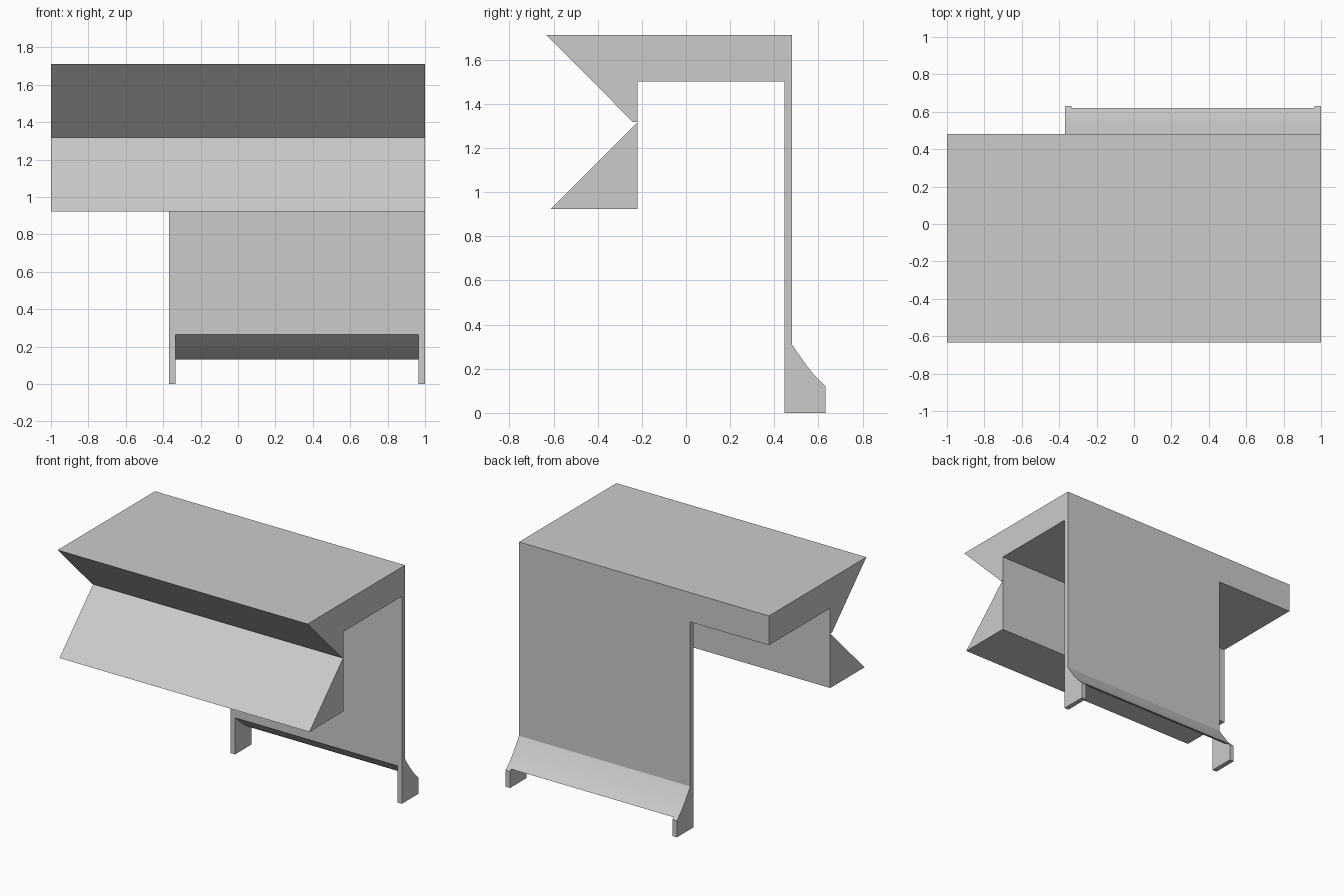
import bpy, bmesh, math

cube = bpy.data.objects.get("Cube")
if cube:
    bpy.data.objects.remove(cube, do_unlink=True)

# One plain grey for everything
GREY = (0.6, 0.6, 0.6, 1)
grey = bpy.data.materials.new("light_grey")
grey.use_nodes = True
grey.diffuse_color = GREY
grey.node_tree.nodes["Principled BSDF"].inputs["Base Color"].default_value = GREY


def extrude_profile(name, profile, x0, x1):
    """Solid made by sweeping a (y, z) outline along x."""
    bm = bmesh.new()
    face = bm.faces.new([bm.verts.new((x0, y, z)) for y, z in profile])
    swept = bmesh.ops.extrude_face_region(bm, geom=[face])["geom"]
    verts = [v for v in swept if isinstance(v, bmesh.types.BMVert)]
    bmesh.ops.translate(bm, verts=verts, vec=(x1 - x0, 0, 0))
    bmesh.ops.recalc_face_normals(bm, faces=bm.faces)
    mesh = bpy.data.meshes.new(name)
    bm.to_mesh(mesh)
    bm.free()
    mesh.materials.append(grey)
    obj = bpy.data.objects.new(name, mesh)
    bpy.context.collection.objects.link(obj)
    return obj


FRONT, BACK, INNER = -0.633, 0.48, 0.445
TOP, SOFFIT, NOTCH = 1.712, 1.5, 1.317
HOOD_BACK = -0.22
LEFT, RIGHT = 1.0, -0.37
CHEEK = 0.035

# Roof slab with its undercut front edge
extrude_profile("roof_slab", [
    (FRONT, TOP), (BACK, TOP), (BACK, SOFFIT), (HOOD_BACK, SOFFIT),
    (HOOD_BACK, NOTCH), (-0.24, NOTCH)], -1, 1)

# Sloping wedge hanging below the notch
extrude_profile("front_wedge", [
    (HOOD_BACK, NOTCH), (HOOD_BACK, 0.923), (-0.612, 0.923)], -1, 1)

# Back wall sweeping out into a flared foot
wall = extrude_profile("back_wall", [
    (INNER, 0), (INNER, SOFFIT), (BACK, SOFFIT), (BACK, 0.31), (0.5, 0.28),
    (0.545, 0.216), (0.58, 0.172), (0.632, 0.12), (0.632, 0)], RIGHT, LEFT)

# Opening under the flare, leaving a thin cheek at each end
cutter = extrude_profile("foot_opening_cutter", [
    (0.4, -0.1), (0.4, 0.305), (INNER, 0.265), (0.5, 0.215), (0.56, 0.165),
    (0.615, 0.132), (0.7, 0.132), (0.7, -0.1)], RIGHT + CHEEK, LEFT - CHEEK)
cutter.hide_render = True
opening = wall.modifiers.new("foot_opening", "BOOLEAN")
opening.operation = "DIFFERENCE"
opening.solver = "EXACT"
opening.object = cutter

bpy.ops.object.select_all(action="DESELECT")
wall.select_set(True)
bpy.context.view_layer.objects.active = wall
bpy.ops.object.modifier_apply(modifier=opening.name)
bpy.data.objects.remove(cutter, do_unlink=True)
bpy.ops.object.shade_smooth_by_angle(angle=math.radians(25))
